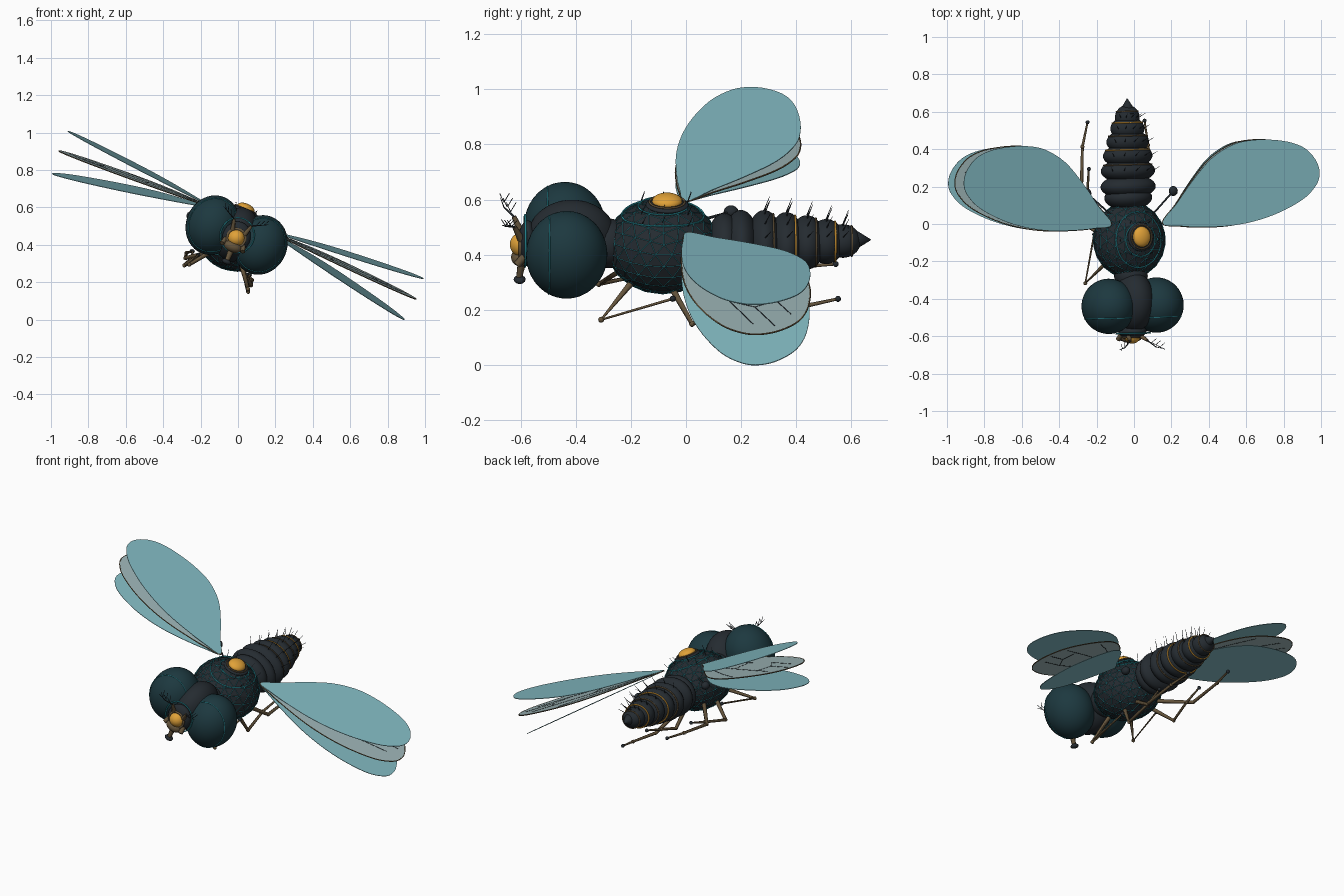
import bpy, bmesh, math
from math import sin, cos, pi, radians
from mathutils import Matrix, Vector

if "Cube" in bpy.data.objects:
    bpy.data.objects.remove(bpy.data.objects["Cube"])

# Whole insect is banked: local frame (x lateral, z up) -> world
BANK = (Matrix.Translation((-0.02, 0, 0.45)) @ Matrix.Rotation(0.027, 4, 'Z')
        @ Matrix.Rotation(radians(22.5), 4, 'Y'))


def material(name, rgb):
    m = bpy.data.materials.new(name)
    m.diffuse_color = (*rgb, 1)
    m.use_nodes = True
    m.node_tree.nodes["Principled BSDF"].inputs["Base Color"].default_value = m.diffuse_color
    return m


DARK = material("dark_shell", (0.018, 0.024, 0.03))
EYE = material("eye_shell", (0.012, 0.04, 0.05))
CYAN = material("cyan_line", (0.03, 0.38, 0.45))
GOLD = material("gold", (0.75, 0.36, 0.04))
BROWN = material("bronze", (0.13, 0.09, 0.045))
TEAL = material("wing_teal", (0.22, 0.48, 0.53))
GREY = material("wing_grey", (0.33, 0.45, 0.46))


def finish(ob, mat):
    ob.data.materials.append(mat)
    bpy.context.collection.objects.link(ob)
    ob.matrix_world = BANK
    return ob


def mesh_object(name, bm, mat, smooth=True):
    bmesh.ops.recalc_face_normals(bm, faces=bm.faces)
    for f in bm.faces:
        f.smooth = smooth
    me = bpy.data.meshes.new(name)
    bm.to_mesh(me)
    bm.free()
    return finish(bpy.data.objects.new(name, me), mat)


def ellipsoid(name, c, r, mat, seg=32, ico=0):
    bm = bmesh.new()
    mtx = Matrix.Translation(c) @ Matrix.Diagonal((*r, 1))
    if ico:
        bmesh.ops.create_icosphere(bm, subdivisions=ico, radius=1, matrix=mtx)
    else:
        bmesh.ops.create_uvsphere(bm, u_segments=seg, v_segments=seg // 2, radius=1, matrix=mtx)
    return mesh_object(name, bm, mat, smooth=not ico)


def tube(name, paths, r, mat, closed=False, taper=1.0):
    cu = bpy.data.curves.new(name, 'CURVE')
    cu.dimensions = '3D'
    cu.bevel_depth = r
    cu.bevel_resolution = 1
    cu.use_fill_caps = True
    for pts in paths:
        sp = cu.splines.new('POLY')
        sp.points.add(len(pts) - 1)
        for i, p in enumerate(pts):
            sp.points[i].co = (*p, 1)
            sp.points[i].radius = 1 + (taper - 1) * i / max(1, len(pts) - 1)
        sp.use_cyclic_u = closed
    return finish(bpy.data.objects.new(name, cu), mat)


def ring(c, a, b, axis):
    pts = []
    for i in range(40):
        t = 2 * pi * i / 40
        off = (a * cos(t), 0, b * sin(t)) if axis == 'Y' else (a * cos(t), b * sin(t), 0)
        pts.append(Vector(c) + Vector(off))
    return pts


# Thorax with a triangulated cyan net
TC, TR = Vector((0, -0.085, -0.02)), (0.197, 0.205, 0.17)
ellipsoid("thorax", TC, TR, DARK, ico=3)
net = ellipsoid("thorax_net", TC, [r + 0.001 for r in TR], CYAN, ico=3)
w = net.modifiers.new("wire", 'WIREFRAME')
w.thickness = 0.0022


def on_thorax(a, b, k):
    # ellipse lying on the thorax around the back jewel
    out = []
    for p in ring((0, TC.y, 0), a, b, 'Z'):
        q = 1 - (p.x / TR[0]) ** 2 - ((p.y - TC.y) / TR[1]) ** 2
        out.append((p.x, p.y, TC.z + k + TR[2] * math.sqrt(max(q, 0))))
    return out


# Jewel on the back
ellipsoid("back_plate", (0, -0.07, 0.142), (0.075, 0.078, 0.016), DARK)
ellipsoid("back_jewel", (0, -0.07, 0.155), (0.05, 0.055, 0.028), GOLD)
tube("jewel_rim", [ring((0, -0.07, 0.153), 0.06, 0.064, 'Z')], 0.004, BROWN, True)
tube("back_lines", [on_thorax(0.085, 0.09, 0.004), on_thorax(0.13, 0.15, 0.004)], 0.003, CYAN, True)

# Head
ellipsoid("head_core", (0, -0.415, 0.005), (0.11, 0.165, 0.15), DARK)
ellipsoid("neck", (0, -0.28, -0.01), (0.09, 0.08, 0.09), DARK)
for s, side in ((-1, "left"), (1, "right")):
    c = (s * 0.138, -0.437, 0.002)
    ellipsoid(side + "_eye", c, (0.143, 0.148, 0.162), EYE, 40)
    k = math.sqrt(1 - (0.065 / 0.148) ** 2) + 0.004
    tube(side + "_eye_seam", [ring((c[0], c[1] - 0.065, c[2]), 0.143 * k, 0.162 * k, 'Y')],
         0.002, CYAN, True)
    # Antennae with side hairs
    base, tip = Vector((s * 0.035, -0.6, 0.02)), Vector((s * 0.05, -0.625, 0.075))
    tube(side + "_antenna", [[base, tip]], 0.014, BROWN, taper=0.6)
    end = Vector((s * 0.13, -0.672, 0.115))
    tube(side + "_antenna_bristle", [[tip, tip.lerp(end, 0.5) + Vector((0, -0.012, 0)), end]],
         0.004, DARK, taper=0.3)
    tube(side + "_antenna_hairs", [[tip.lerp(end, t), tip.lerp(end, t) + Vector((s * 0.015, d, 0.03))]
                                   for t in (0.25, 0.5, 0.75) for d in (-0.015, 0.02)], 0.0015, DARK)
    # Short jaws
    tube(side + "_jaw", [[(s * 0.045, -0.57, -0.02), (s * 0.06, -0.615, -0.07)]], 0.014, BROWN)

# Face and mouth
tube("face_ring", [ring((0, -0.585, 0), 0.09, 0.095, 'Y')], 0.004, CYAN, True)
ellipsoid("face_plate", (0, -0.575, -0.01), (0.075, 0.035, 0.085), DARK)
ellipsoid("face_jewel", (0, -0.595, -0.015), (0.045, 0.045, 0.045), GOLD)
tube("face_jewel_rim", [ring((0, -0.603, -0.015), 0.049, 0.049, 'Y')], 0.007, BROWN, True)
ellipsoid("mouth_base", (0, -0.6, -0.065), (0.05, 0.035, 0.03), BROWN)
tube("proboscis", [[(0, -0.595, -0.08), (0, -0.605, -0.145)]], 0.017, BROWN, taper=0.7)
ellipsoid("proboscis_pad", (0, -0.603, -0.152), (0.026, 0.022, 0.014), DARK, 16)

# Abdomen: overlapping shells, gold bands, tail spike.  (y, width, height)
SEGS = [(0.14, 0.13, 0.115), (0.2, 0.152, 0.122), (0.285, 0.15, 0.118), (0.365, 0.137, 0.108),
        (0.44, 0.117, 0.095), (0.51, 0.093, 0.08), (0.57, 0.067, 0.06)]
bristles = []
for i, (y, a, b) in enumerate(SEGS):
    z = -0.018 + 0.02 * (y - 0.14) / 0.5
    ellipsoid(f"abdomen_segment_{i + 1}", (0, y, z), (a, 0.066, b), DARK)
    if i > 1:
        tube(f"abdomen_band_{i + 1}", [ring((0, y + 0.032, z), a * 0.885, b * 0.885, 'Y')],
             0.004, GOLD if i % 2 else BROWN, True)
        for t in (-0.9, -0.45, 0, 0.45, 0.9):
            p = Vector((a * sin(t), y, z + b * cos(t)))
            bristles.append([p, p + Vector((0.03 * sin(t), 0.02, 0.055 * cos(t)))])
bm = bmesh.new()
bmesh.ops.create_cone(bm, cap_ends=True, segments=24, radius1=0.054, radius2=0.001, depth=0.085,
                      matrix=Matrix.Translation((0, 0.63, 0.004)) @ Matrix.Rotation(-pi / 2, 4, 'X'))
mesh_object("tail_spike", bm, DARK)
for x in (-0.1, -0.05, 0.05, 0.1):
    for y in (-0.17, -0.1, 0.0):
        p = Vector((x, y, 0.12 - 3 * x * x))
        bristles.append([p, p + Vector((x * 0.2, 0.02, 0.055))])
tube("bristles", bristles, 0.0022, DARK, taper=0.3)

# Wings: three teardrop petals per side
OUT = [(0, 0), (0.1, -0.018), (0.21, -0.026), (0.37, -0.025), (0.52, -0.003), (0.66, 0.04),
       (0.79, 0.105), (0.86, 0.17), (0.887, 0.23), (0.875, 0.3), (0.82, 0.37), (0.74, 0.41),
       (0.63, 0.43), (0.51, 0.432), (0.4, 0.41), (0.28, 0.34), (0.17, 0.22), (0.08, 0.1)]


def smooth_outline(pts, n=4):
    res, m = [], len(pts)
    for i in range(m):
        a, b, c, d = (Vector(pts[(i + j) % m]) for j in (-1, 0, 1, 2))
        for k in range(n):
            t = k / n
            res.append(0.5 * (2 * b + (c - a) * t + (2 * a - 5 * b + 4 * c - d) * t * t
                              + (3 * b - a - 3 * c + d) * t ** 3))
    return res


OUTLINE = smooth_outline(OUT)
VEINS = [[(0.02, 0.01), (0.3, 0.06), (0.6, 0.14), (0.8, 0.22)],
         [(0.02, 0.01), (0.25, 0.15), (0.5, 0.26), (0.74, 0.36)],
         [(0.02, 0.02), (0.2, 0.18), (0.38, 0.32), (0.5, 0.4)],
         [(0.6, 0.14), (0.66, 0.23), (0.62, 0.31), (0.5, 0.26)],
         [(0.66, 0.23), (0.83, 0.3)], [(0.4, 0.085), (0.38, 0.205)]]


def wing_point(u, v, s, dih, tilt):
    return Vector((s * (0.146 + u * cos(dih) - v * sin(tilt) * sin(dih)), v * cos(tilt),
                   0.093 + u * sin(dih) + v * sin(tilt) * cos(dih)))


for s, side in ((-1, "left"), (1, "right")):
    for part, dih, tilt, mat in (("upper", 4.3, 4, TEAL), ("middle", -3.2, 4, GREY),
                                 ("lower", -11.8, 5.5, TEAL)):
        d, t = radians(dih), radians(tilt)
        edge = [wing_point(p.x, p.y, s, d, t) for p in OUTLINE]
        bm = bmesh.new()
        bm.faces.new([bm.verts.new(p) for p in edge])
        wing = mesh_object(f"{side}_wing_{part}", bm, mat, smooth=False)
        sol = wing.modifiers.new("thickness", 'SOLIDIFY')
        sol.thickness = 0.003
        sol.offset = 0
        if part == "middle":
            tube(f"{side}_wing_rim", [edge], 0.003, BROWN, True)
            tube(f"{side}_wing_veins", [[wing_point(u, v, s, d, t) for u, v in path]
                                        for path in VEINS], 0.003, DARK)

    # Halteres
    tube(side + "_haltere_stalk", [[(s * 0.12, 0.05, 0.03), (s * 0.25, 0.17, 0.01)]], 0.005, DARK)
    ellipsoid(side + "_haltere_knob", (s * 0.25, 0.17, 0.01), (0.024, 0.027, 0.024), DARK, 16)

    # Tucked legs
    for leg, pts in (("front", [(0.08, -0.19, -0.12), (0.17, -0.31, -0.24), (0.14, -0.05, -0.17)]),
                     ("middle", [(0.1, -0.06, -0.13), (0.185, 0.02, -0.25), (0.16, 0.18, -0.2),
                                 (0.165, 0.3, -0.16)]),
                     ("rear", [(0.08, 0.03, -0.13), (0.19, 0.2, -0.21), (0.19, 0.42, -0.18),
                               (0.165, 0.55, -0.16)])):
        path = [Vector((s * x, y, z)) for x, y, z in pts]
        tube(f"{side}_{leg}_leg", [path], 0.013, BROWN, taper=0.4)
        for j, p in enumerate(path[1:]):
            last = j == len(path) - 2
            ellipsoid(f"{side}_{leg}_joint_{j + 1}", p, [0.011] * 3, DARK if last else BROWN, 12)
